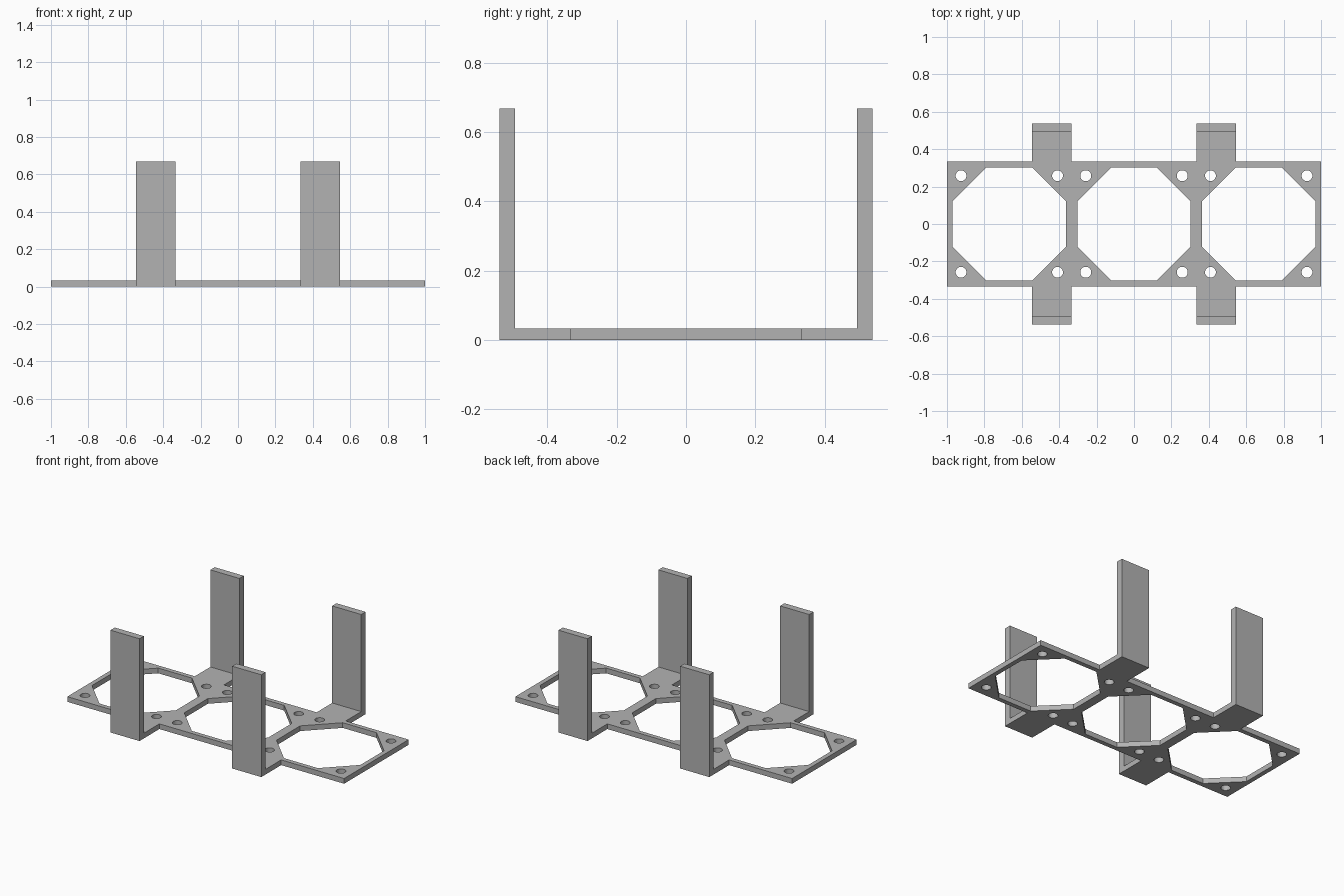
import bpy
from math import sin, cos, tau

if "Cube" in bpy.data.objects:
    bpy.data.objects.remove(bpy.data.objects["Cube"], do_unlink=True)

# Overall sizes
HALF_X, HALF_Y, THICK = 1.0, 0.333, 0.034
BAY = 2 / 3                      # spacing of the three bays
OPEN, FLAT = 0.303, 0.122        # octagon half size and half flat edge
SCREW, SCREW_R = 0.258, 0.029
ARM_X, ARM_W = 0.44, 0.21
ARM_Y, WALL, HEIGHT = 0.538, 0.045, 0.668

# Single grey material
grey = bpy.data.materials.new("plain grey")
grey.use_nodes = True
colour = (0.45, 0.45, 0.45, 1)
grey.diffuse_color = colour
grey.node_tree.nodes["Principled BSDF"].inputs["Base Color"].default_value = colour


def extruded(name, loops, depth):
    """Fill flat loops (inner loops become holes) and extrude into a mesh."""
    curve = bpy.data.curves.new(name, "CURVE")
    curve.dimensions, curve.fill_mode = "2D", "BOTH"
    curve.extrude = depth / 2
    for loop in loops:
        spline = curve.splines.new("POLY")
        spline.points.add(len(loop) - 1)
        for point, (x, y) in zip(spline.points, loop):
            point.co = (x, y, 0, 1)
        spline.use_cyclic_u = True
    temp = bpy.data.objects.new(name + " profile", curve)
    bpy.context.collection.objects.link(temp)
    graph = bpy.context.evaluated_depsgraph_get()
    mesh = bpy.data.meshes.new_from_object(temp.evaluated_get(graph))
    bpy.data.objects.remove(temp, do_unlink=True)
    mesh.name = name
    mesh.materials.clear()
    mesh.materials.append(grey)
    for face in mesh.polygons:
        face.use_smooth = False
        face.material_index = 0
    return mesh


def place(name, mesh, location, rotation=(0, 0, 0)):
    obj = bpy.data.objects.new(name, mesh)
    obj.location, obj.rotation_euler = location, rotation
    bpy.context.collection.objects.link(obj)


# Base plate with three octagonal openings and screw holes
loops = [[(-HALF_X, -HALF_Y), (HALF_X, -HALF_Y), (HALF_X, HALF_Y), (-HALF_X, HALF_Y)]]
for bay in (-1, 0, 1):
    cx = bay * BAY
    loops.append([(cx + x, y) for x, y in (
        (OPEN, -FLAT), (OPEN, FLAT), (FLAT, OPEN), (-FLAT, OPEN),
        (-OPEN, FLAT), (-OPEN, -FLAT), (-FLAT, -OPEN), (FLAT, -OPEN))])
    for sx in (-1, 1):
        for sy in (-1, 1):
            loops.append([(cx + sx * SCREW + SCREW_R * cos(tau * i / 32),
                           sy * SCREW + SCREW_R * sin(tau * i / 32)) for i in range(32)])
place("base_plate", extruded("base_plate", loops, THICK), (0, 0, THICK / 2))

# Four L-shaped brackets: a short arm and a tall upright
profile = [(HALF_Y, 0), (ARM_Y, 0), (ARM_Y, HEIGHT), (ARM_Y - WALL, HEIGHT),
           (ARM_Y - WALL, THICK), (HALF_Y, THICK)]
bracket = extruded("bracket", [profile], ARM_W)
for side, sx in (("left", 1), ("right", -1)):
    for end, turn in (("back", tau / 4), ("front", -tau / 4)):
        place(f"{end}_{side}_bracket", bracket, (sx * ARM_X, 0, 0), (tau / 4, 0, turn))
